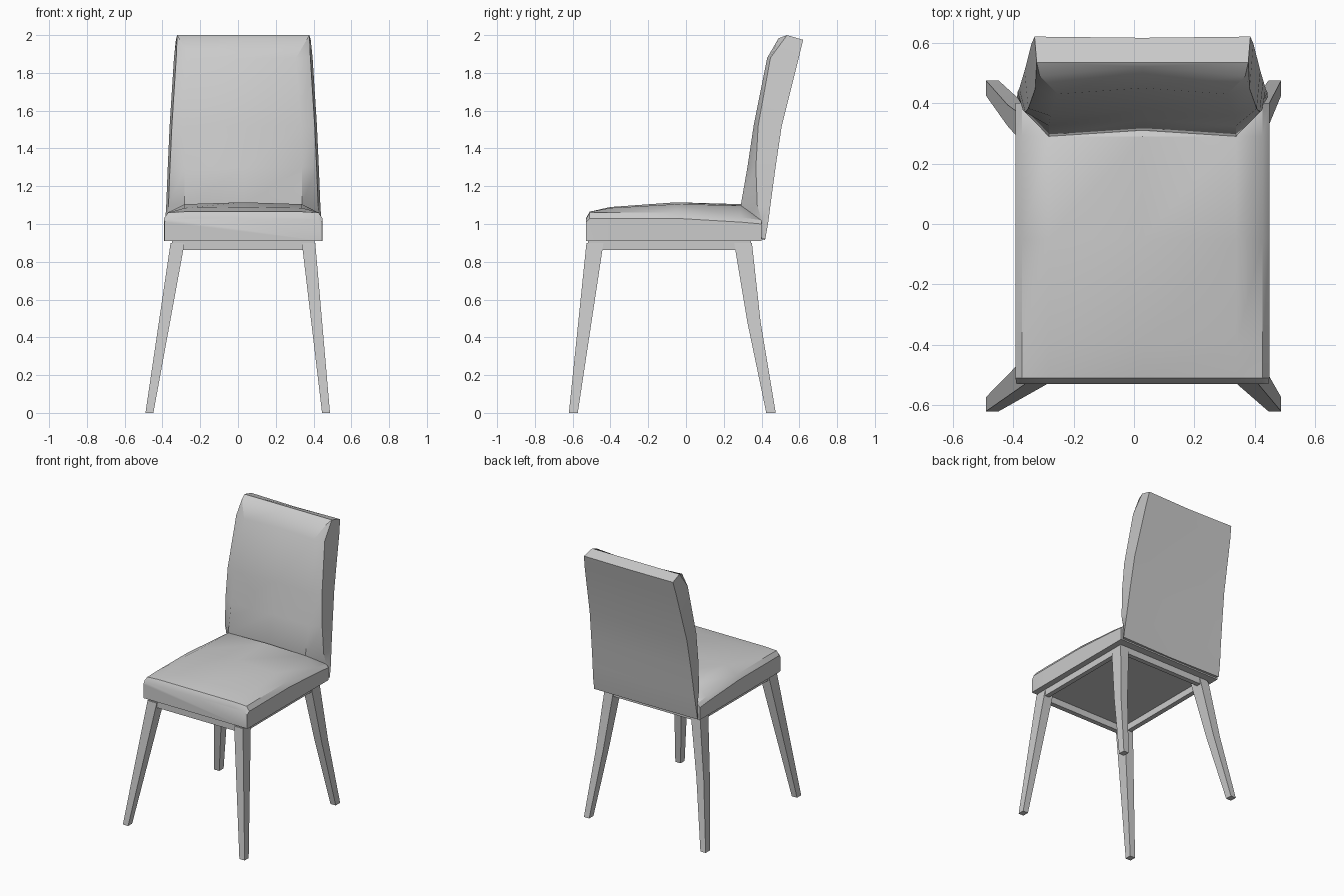
import bpy, bmesh, math

cube = bpy.data.objects.get("Cube")
if cube:
    bpy.data.objects.remove(cube)

CX = 0.028  # the upholstery sits slightly off the centre of the feet

grey = bpy.data.materials.new("light grey")
grey.use_nodes = True
grey.diffuse_color = (0.6, 0.6, 0.6, 1)
bsdf = next(n for n in grey.node_tree.nodes if n.type == 'BSDF_PRINCIPLED')
bsdf.inputs["Base Color"].default_value = (0.6, 0.6, 0.6, 1)


def loft(name, rings, caps=None, angle=30):
    """Skin a list of equal-sized point rings; caps lists index groups for the last ring."""
    bm = bmesh.new()
    rows = [[bm.verts.new(p) for p in ring] for ring in rings]
    n = len(rows[0])
    for a, b in zip(rows, rows[1:]):
        for i in range(n):
            j = (i + 1) % n
            bm.faces.new((a[i], a[j], b[j], b[i]))
    bm.faces.new(rows[0])
    for group in caps or [range(n)]:
        bm.faces.new([rows[-1][i] for i in group])
    bmesh.ops.recalc_face_normals(bm, faces=bm.faces)
    mesh = bpy.data.meshes.new(name)
    bm.to_mesh(mesh)
    bm.free()
    mesh.materials.append(grey)
    obj = bpy.data.objects.new(name, mesh)
    bpy.context.collection.objects.link(obj)
    bpy.ops.object.select_all(action='DESELECT')
    obj.select_set(True)
    bpy.context.view_layer.objects.active = obj
    bpy.ops.object.shade_smooth_by_angle(angle=math.radians(angle))
    return obj


def rect(x0, x1, y0, y1, z):
    return [(x0, y0, z), (x1, y0, z), (x1, y1, z), (x0, y1, z)]


# Seat cushion: cross-sections from front to rear
def seat_ring(y, shoulder, edge, inner, centre, half=0.42):
    left = [(-half, 0.91), (-half, shoulder), (-half + 0.022, edge), (-0.31, inner)]
    right = [(-x, z) for x, z in reversed(left)]
    return [(CX + x, y, z) for x, z in left + [(0, centre)] + right]


loft("seat_cushion", [
    seat_ring(-0.53, 1.01, 1.025, 1.03, 1.03, 0.417),
    seat_ring(-0.51, 1.03, 1.06, 1.065, 1.065),
    seat_ring(-0.40, 1.03, 1.062, 1.085, 1.09),
    seat_ring(-0.05, 1.03, 1.06, 1.105, 1.115),
    seat_ring(0.29, 1.01, 1.035, 1.098, 1.105),
    seat_ring(0.40, 1.00, 1.02, 1.02, 1.02),
])


# Backrest: horizontal sections from bottom to top, with a slightly hollow front
def back_ring(z, half, y_rear, y_mid, nose, y_nose, inset=0.012, hollow=0.02, dz=(0, 0, 0)):
    left = [(-half, y_rear, z + dz[0]), (-half + inset, y_mid, z + dz[1]),
            (-nose, y_nose, z + dz[2])]
    right = [(-x, y, h) for x, y, h in reversed(left)]
    pts = left + [(0, y_nose + hollow, z + dz[2] - 0.003)] + right
    pts.append((0, y_rear - 0.004, z + dz[0] - 0.004))
    return [(CX + x, y, h) for x, y, h in pts]


loft("backrest", [
    back_ring(0.92, 0.415, 0.42, 0.40, 0.31, 0.33),
    back_ring(1.02, 0.413, 0.437, 0.40, 0.31, 0.31),
    back_ring(1.10, 0.408, 0.447, 0.377, 0.31, 0.29),
    back_ring(1.30, 0.400, 0.474, 0.37, 0.31, 0.325),
    back_ring(1.52, 0.390, 0.507, 0.382, 0.305, 0.358),
    back_ring(1.88, 0.367, 0.597, 0.447, 0.28, 0.43),
    back_ring(1.98, 0.357, 0.62, 0.535, 0.34, 0.49, 0.007, 0.03, (-0.005, 0.02, 0.003)),
], caps=[(0, 1, 5, 6, 7), (1, 2, 3, 4, 5)])

# Apron: four rails below the cushion
X0, X1, Y0, Y1, T = -0.35, 0.405, -0.52, 0.345, 0.035
for name, x0, x1, y0, y1 in (
        ("front_rail", X0, X1, Y0, Y0 + T), ("rear_rail", X0, X1, Y1 - T, Y1),
        ("right_rail", X0, X0 + T, Y0 + T, Y1 - T), ("left_rail", X1 - T, X1, Y0 + T, Y1 - T)):
    loft(name, [rect(x0, x1, y0, y1, z) for z in (0.863, 0.915)])

# Legs: splayed and tapered, the rear pair bent at mid height
FRONT = [(0.0, -0.62, -0.573), (0.90, -0.527, -0.437)]
REAR = [(0.0, 0.425, 0.475), (0.48, 0.325, 0.395), (0.90, 0.255, 0.349)]
for side, foot, top in (("right", (-0.49, -0.448), (-0.357, -0.283)),
                        ("left", (0.445, 0.487), (0.338, 0.409))):
    for end, stations in (("front", FRONT), ("rear", REAR)):
        rings = []
        for z, y0, y1 in stations:
            t = z / 0.90
            x0, x1 = (f + (p - f) * t for f, p in zip(foot, top))
            rings.append(rect(x0, x1, y0, y1, z))
        loft(f"{end}_{side}_leg", rings)
